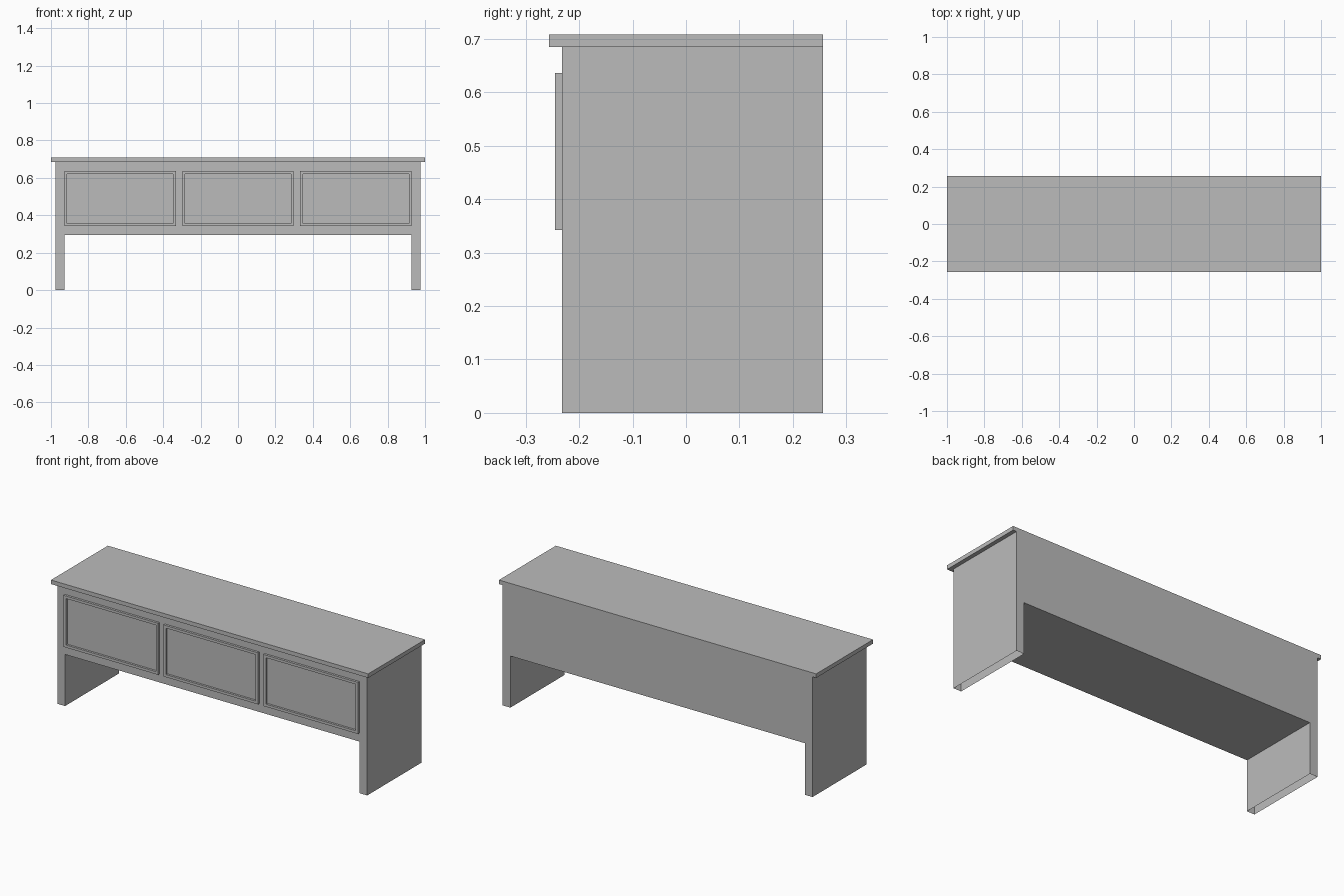
import bpy
import bmesh
from mathutils import Vector

cube = bpy.data.objects.get("Cube")
if cube:
    bpy.data.objects.remove(cube, do_unlink=True)

# Single plain grey finish
grey = bpy.data.materials.new("plain_grey")
grey.use_nodes = True
colour = (0.5, 0.5, 0.5, 1)
grey.diffuse_color = colour
grey.node_tree.nodes["Principled BSDF"].inputs["Base Color"].default_value = colour

FRONT, BACK = -0.232, 0.256
BODY_TOP, TOP = 0.685, 0.708


def add_object(name, bm):
    bmesh.ops.recalc_face_normals(bm, faces=bm.faces)
    mesh = bpy.data.meshes.new(name)
    bm.to_mesh(mesh)
    bm.free()
    mesh.materials.append(grey)
    obj = bpy.data.objects.new(name, mesh)
    bpy.context.collection.objects.link(obj)
    return obj


def box(low, high):
    bm = bmesh.new()
    bmesh.ops.create_cube(bm, size=1)
    low, high = Vector(low), Vector(high)
    bmesh.ops.scale(bm, vec=high - low, verts=bm.verts)
    bmesh.ops.translate(bm, vec=(low + high) / 2, verts=bm.verts)
    return bm


# Table top, flush with the back and overhanging the front and ends
add_object("table_top", box((-1, -BACK, BODY_TOP), (1, BACK, TOP)))

# Body: bridge-shaped profile with two slab legs, extruded front to back
half = [(0.977, BODY_TOP), (0.977, 0), (0.928, 0), (0.928, 0.294)]
profile = half + [(-x, z) for x, z in reversed(half)]
bm = bmesh.new()
face = bm.faces.new([bm.verts.new((x, FRONT, z)) for x, z in profile])
extruded = bmesh.ops.extrude_face_region(bm, geom=[face], use_keep_orig=True)
moved = [v for v in extruded["geom"] if isinstance(v, bmesh.types.BMVert)]
bmesh.ops.translate(bm, vec=(0, BACK - FRONT, 0), verts=moved)
bmesh.ops.recalc_face_normals(bm, faces=bm.faces)
# The legs are hollow shells, open at the floor
soles = [f for f in bm.faces if all(v.co.z < 0.001 for v in f.verts)]
bmesh.ops.delete(bm, geom=soles, context="FACES_ONLY")
add_object("body", bm)

# Three drawer fronts, each with a recessed centre panel
for name, x in (("right", -0.63), ("middle", 0), ("left", 0.63)):
    bm = box((x - 0.298, -0.245, 0.342), (x + 0.298, FRONT, 0.636))
    bm.normal_update()
    front = min(bm.faces, key=lambda f: f.calc_center_median().y)
    bmesh.ops.inset_region(bm, faces=[front], thickness=0.021)
    bmesh.ops.inset_region(bm, faces=[front], thickness=0)
    bmesh.ops.translate(bm, vec=(0, 0.012, 0), verts=front.verts)
    add_object("drawer_front_" + name, bm)
